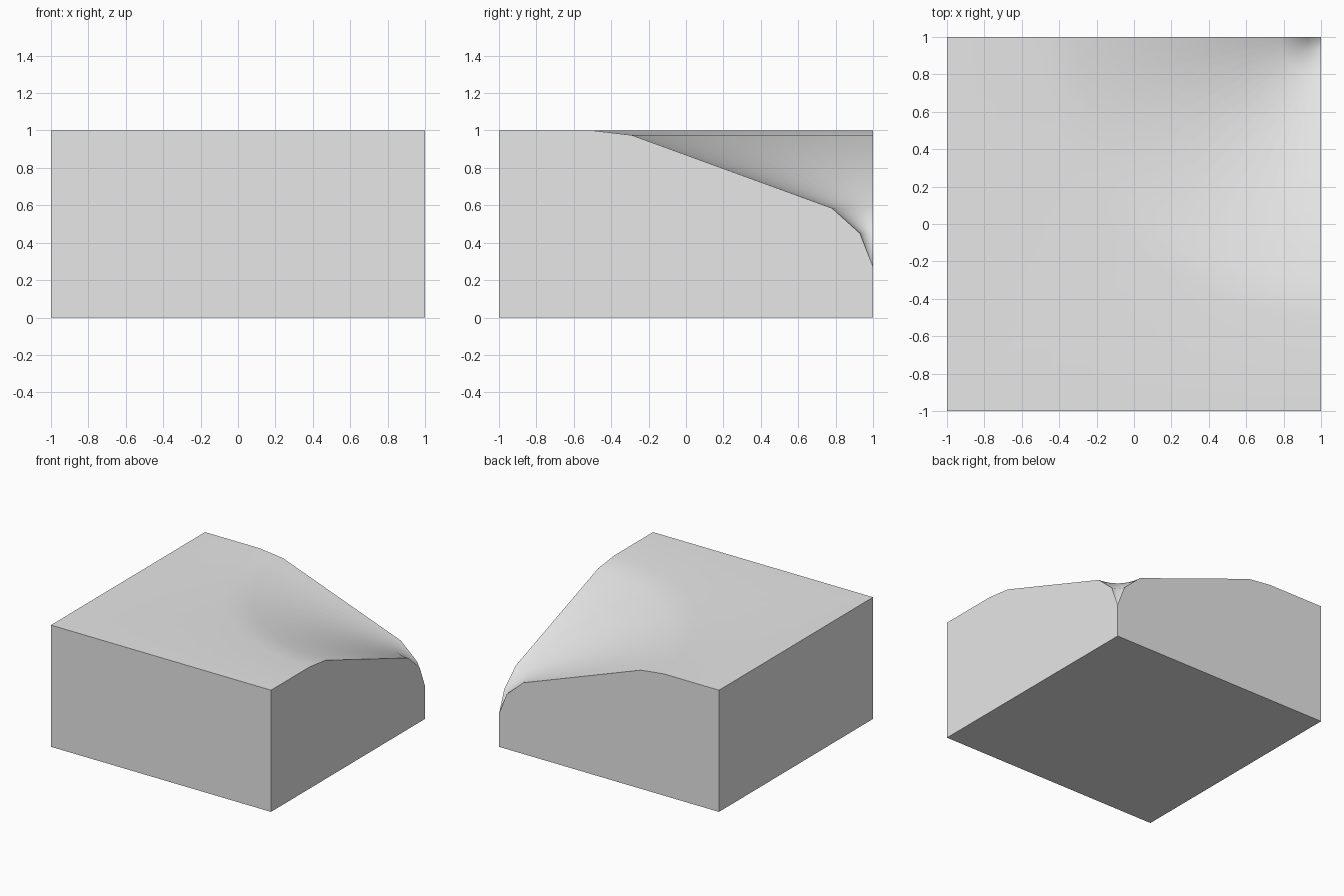
import bpy, bmesh
from math import cos, sin, pi

cube = bpy.data.objects.get("Cube")
if cube:
    bpy.data.objects.remove(cube, do_unlink=True)

# Plain grey material
grey = bpy.data.materials.new("plain grey")
grey.use_nodes = True
grey.diffuse_color = (0.8, 0.8, 0.8, 1)
grey.node_tree.nodes["Principled BSDF"].inputs["Base Color"].default_value = (0.8, 0.8, 0.8, 1)

# Slope profile: distance from the low corner, height
PROFILE = [(0.07, 0.45), (0.22, 0.585), (1.29, 0.975), (1.5, 1.0)]
SEGMENTS = 16
bm = bmesh.new()


def ring(radius_at, z):
    """Quarter ring of vertices around the low corner."""
    verts = []
    for i in range(SEGMENTS + 1):
        a = pi / 2 * i / SEGMENTS
        r = radius_at(a)
        verts.append(bm.verts.new((1 - r * cos(a), 1 - r * sin(a), z)))
    return verts


# Funnel slope, then the flat ground out to the square rim
rings = [ring(lambda a, r=r: r, z) for r, z in PROFILE]
rings.append(ring(lambda a: 2 / max(cos(a), sin(a)), 1.0))
pole = bm.verts.new((1, 1, 0.27))
for i in range(SEGMENTS):
    bm.faces.new((pole, rings[0][i], rings[0][i + 1]))
    for inner, outer in zip(rings, rings[1:]):
        bm.faces.new((inner[i], outer[i], outer[i + 1], inner[i + 1]))

# Walls down to the base
rim = [e for e in bm.edges if e.is_boundary]
walls = bmesh.ops.extrude_edge_only(bm, edges=rim)["geom"]
for v in walls:
    if isinstance(v, bmesh.types.BMVert):
        v.co.z = 0
bmesh.ops.contextual_create(bm, geom=[e for e in bm.edges if e.is_boundary])

# Merge each flat wall into one face
bm.normal_update()
seams = [e for e in bm.edges
         if abs(e.verts[0].co.z - e.verts[1].co.z) > 0.2
         and min(v.co.z for v in e.verts) == 0
         and len(e.link_faces) == 2
         and abs(e.link_faces[0].normal.dot(e.link_faces[1].normal)) > 0.99]
bmesh.ops.dissolve_edges(bm, edges=seams, use_verts=False)
bmesh.ops.recalc_face_normals(bm, faces=bm.faces[:])

mesh = bpy.data.meshes.new("ground_block")
bm.to_mesh(mesh)
bm.free()
mesh.materials.append(grey)
block = bpy.data.objects.new("ground_block", mesh)
bpy.context.collection.objects.link(block)

# Soft slope with crisp outer edges
bpy.ops.object.select_all(action="DESELECT")
block.select_set(True)
bpy.context.view_layer.objects.active = block
bpy.ops.object.shade_smooth_by_angle(angle=pi / 6)
